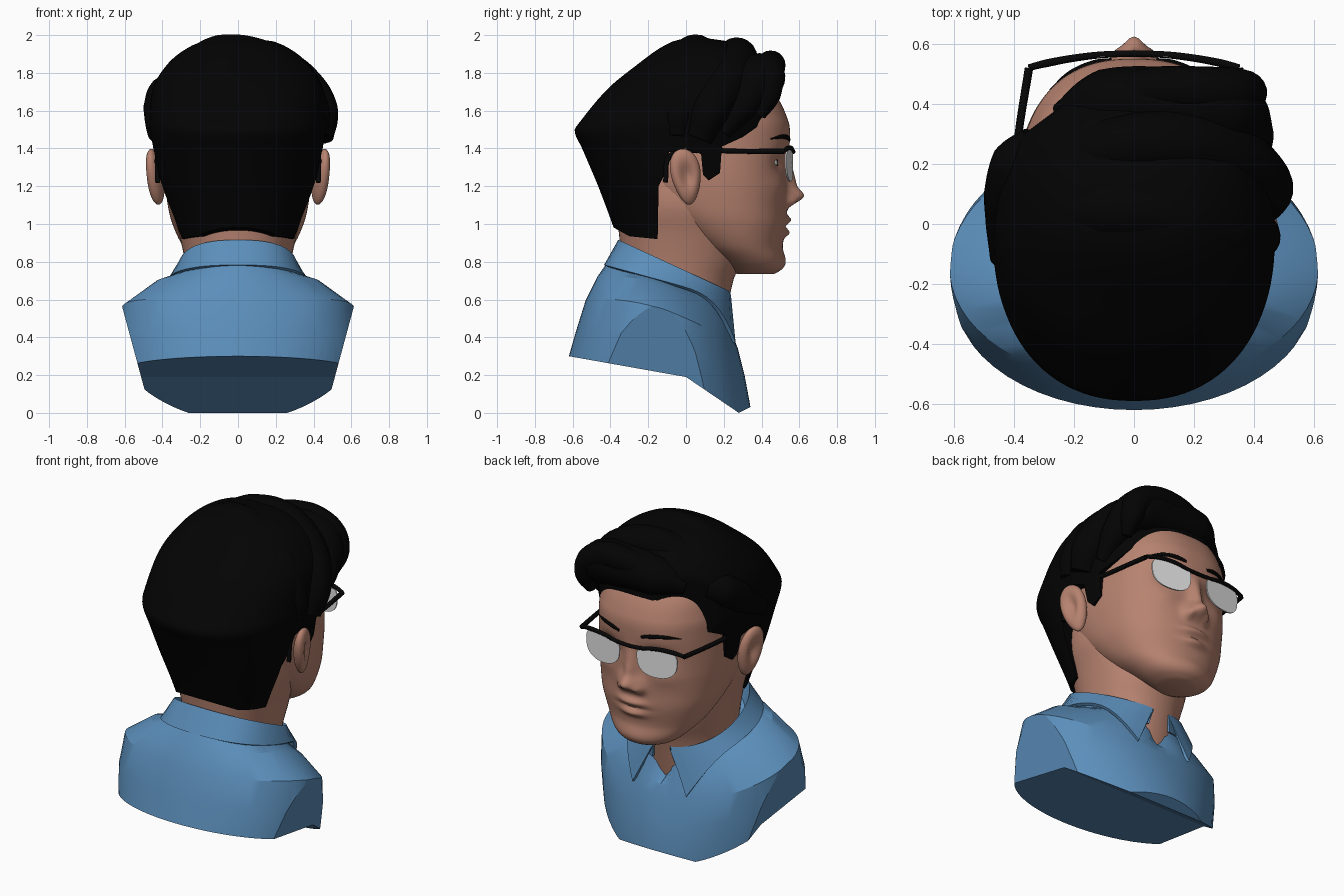
import bpy, bmesh, math
from math import sin, cos, pi, exp

if "Cube" in bpy.data.objects:
    bpy.data.objects.remove(bpy.data.objects["Cube"])


def mat(name, r, g, b):
    m = bpy.data.materials.new(name)
    m.diffuse_color = (r, g, b, 1)
    m.use_nodes = True
    m.node_tree.nodes["Principled BSDF"].inputs["Base Color"].default_value = m.diffuse_color
    return m


SKIN = mat("skin", 0.47, 0.225, 0.16)
SHIRT = mat("shirt_blue", 0.105, 0.27, 0.49)
HAIR = mat("hair_black", 0.001, 0.001, 0.001)
FRAME = mat("frame_black", 0.002, 0.002, 0.002)
LENS = mat("lens_grey", 0.88, 0.88, 0.88)
WHITE = mat("eye_white", 0.7, 0.68, 0.65)


def activate(ob):
    bpy.ops.object.select_all(action='DESELECT')
    ob.select_set(True)
    bpy.context.view_layer.objects.active = ob


def smooth(ob, angle=40):
    activate(ob)
    bpy.ops.object.shade_smooth_by_angle(angle=math.radians(angle))


def link(name, bm, m):
    bmesh.ops.recalc_face_normals(bm, faces=bm.faces)
    me = bpy.data.meshes.new(name)
    bm.to_mesh(me)
    bm.free()
    me.materials.append(m)
    ob = bpy.data.objects.new(name, me)
    bpy.context.collection.objects.link(ob)
    return ob


def loft(name, rings, m, closed=True):
    n = len(rings[0])
    bm = bmesh.new()
    vs = [[bm.verts.new(p) for p in r] for r in rings]
    for a, b in zip(vs, vs[1:]):
        for j in range(n if closed else n - 1):
            bm.faces.new((a[j], a[(j + 1) % n], b[(j + 1) % n], b[j]))
    if closed:
        bm.faces.new(vs[0])
        bm.faces.new(vs[-1])
    return link(name, bm, m)


def interp(table, z):
    """Smooth (Hermite) lookup in a table whose first column is z."""
    i = max(0, min(len(table) - 2, sum(r[0] <= z for r in table) - 1))
    a, b = table[i], table[i + 1]
    p, q = table[max(0, i - 1)], table[min(len(table) - 1, i + 2)]
    h = b[0] - a[0]
    t = (z - a[0]) / h
    out = []
    for c in range(1, len(a)):
        ma = (b[c] - p[c]) / (b[0] - p[0]) * h
        mb = (q[c] - a[c]) / (q[0] - a[0]) * h
        out.append((2*t**3 - 3*t*t + 1) * a[c] + (t**3 - 2*t*t + t) * ma
                   + (3*t*t - 2*t**3) * b[c] + (t**3 - t*t) * mb)
    return out


def spow(v, p):
    return math.copysign(abs(v) ** p, v)


def oval(z, yf, yb, hw, e, n=96):
    yc, ry = (yf + yb) / 2, (yf - yb) / 2
    return [(hw * spow(sin(2*pi*j/n), 2/e), yc + ry * spow(cos(2*pi*j/n), 2/e), z) for j in range(n)]


def steps(a, b, n):
    return [a + (b - a) * i / (n - 1) for i in range(n)]


def prism(name, profile, half_width):
    """Side profile (y, z) extruded across x; half_width may depend on z."""
    return loft(name, [[(s * half_width(z), y, z) for y, z in profile] for s in (-1, 1)], SHIRT)


def keep_inside(ob, cutter):
    md = ob.modifiers.new("trim", 'BOOLEAN')
    md.operation, md.solver, md.object = 'INTERSECT', 'EXACT', cutter
    activate(ob)
    bpy.ops.object.modifier_apply(modifier="trim")
    bpy.data.objects.remove(cutter)


def tube(name, pts, m):
    """Round tube through (x, y, z, radius) points."""
    cu = bpy.data.curves.new(name, 'CURVE')
    cu.dimensions, cu.bevel_depth, cu.bevel_resolution = '3D', 1.0, 8
    cu.resolution_u, cu.use_fill_caps = 10, True
    sp = cu.splines.new('BEZIER')
    sp.bezier_points.add(len(pts) - 1)
    for b, p in zip(sp.bezier_points, pts):
        b.co, b.radius = p[:3], p[3]
        b.handle_left_type = b.handle_right_type = 'AUTO'
    ob = bpy.data.objects.new(name, cu)
    bpy.context.collection.objects.link(ob)
    cu.materials.append(m)
    activate(ob)
    bpy.ops.object.convert(target='MESH')
    smooth(bpy.context.object, 60)


def ball(name, loc, size, m, shape=None):
    bm = bmesh.new()
    bmesh.ops.create_uvsphere(bm, u_segments=32, v_segments=24, radius=1)
    for v in bm.verts:
        c = shape(*v.co) if shape else v.co
        v.co = [loc[i] + size[i] * c[i] for i in range(3)]
    smooth(link(name, bm, m), 70)


# Head: z, front y, back y, half width
HEAD = [(0.735, 0.465, 0.27, 0.1), (0.76, 0.505, 0.23, 0.165), (0.8, 0.522, 0.17, 0.22),
        (0.88, 0.512, 0.04, 0.29), (1.0, 0.53, -0.12, 0.347), (1.1, 0.53, -0.22, 0.372),
        (1.25, 0.53, -0.3, 0.388), (1.45, 0.55, -0.34, 0.385), (1.55, 0.54, -0.34, 0.378),
        (1.7, 0.46, -0.28, 0.33), (1.85, 0.28, -0.12, 0.18)]
# Face bumps: x, z, x spread, z spread, depth
BUMPS = [(0, 1.145, 0.062, 0.045, 0.085), (0, 1.22, 0.042, 0.06, 0.045), (0, 1.3, 0.036, 0.06, 0.022),
         (0.06, 1.115, 0.028, 0.028, 0.03), (0.165, 1.33, 0.075, 0.05, -0.035),
         (0.035, 1.022, 0.06, 0.022, 0.018), (0, 0.953, 0.075, 0.022, 0.026), (0, 0.988, 0.1, 0.008, -0.006),
         (0.2, 1.2, 0.08, 0.06, 0.012), (0, 0.8, 0.08, 0.05, 0.006)]


def bumps(x, z):
    return sum(d * exp(-((s - bx) / sx) ** 2 - ((z - bz) / sz) ** 2)
               for bx, bz, sx, sz, d in BUMPS for s in ((x, -x) if bx else (x,)))


def face_y(x, z):
    yf, yb, hw = interp(HEAD, z)
    return (yf + yb) / 2 + (yf - yb) / 2 * max(0, 1 - abs(x / hw) ** 2.4) ** (1 / 2.4) + bumps(x, z)


rings = []
for z in steps(0.735, 1.85, 130):
    yf, yb, hw = interp(HEAD, z)
    e = 2.05 + 0.35 * max(0, min(1, (z - 0.8) / 0.4))
    rings.append([(x, y + (bumps(x, z) if y > (yf + yb) / 2 + 0.05 else 0), z)
                  for x, y, z in oval(z, yf, yb, hw, e, 256)])
smooth(loft("head", rings, SKIN), 60)

NECK = [(0.4, 0.19, -0.28, 0.24), (0.7, 0.25, -0.33, 0.265), (0.8, 0.29, -0.34, 0.28),
        (0.95, 0.31, -0.355, 0.312), (1.1, 0.3, -0.37, 0.35), (1.3, 0.2, -0.36, 0.33)]
smooth(loft("neck", [oval(z, *interp(NECK, z), 2.1, 64) for z in steps(0.4, 1.3, 24)], SKIN), 60)

# Ears, eyes, brows
for s, side in ((1, "right"), (-1, "left")):
    def ear(x, y, z):
        if x * s > 0:
            x *= 1 - 0.85 * exp(-((y - 0.1) ** 2 + (z - 0.05) ** 2) / 0.22)
        return x + s * 0.4 * z - s * 0.35 * y, y * (1 + 0.25 * z) - 0.22 * z, z
    ball("ear_" + side, (s * 0.44, 0.0, 1.25), (0.046, 0.078, 0.148), SKIN, ear)
    ex, ey = s * 0.165, face_y(0.165, 1.325)
    ball("eye_" + side, (ex, ey - 0.012, 1.325), (0.05, 0.018, 0.02), WHITE)
    ball("iris_" + side, (ex, ey + 0.002, 1.325), (0.018, 0.006, 0.018), HAIR)
    tube("eyebrow_" + side, [(s * x, face_y(x, z) - 0.002, z, r) for x, z, r in
                             ((0.075, 1.447, 0.009), (0.13, 1.458, 0.013), (0.21, 1.462, 0.011), (0.28, 1.45, 0.004))], HAIR)

# Hair cap: z, front y, back y, half width; trimmed to the side hairline
CAP = [(0.88, 0.2, -0.35, 0.29), (1.0, 0.3, -0.39, 0.335), (1.2, 0.42, -0.465, 0.41), (1.4, 0.46, -0.55, 0.448),
       (1.49, 0.5, -0.59, 0.465), (1.53, 0.5, -0.57, 0.47), (1.72, 0.48, -0.41, 0.45), (1.85, 0.42, -0.25, 0.37),
       (1.93, 0.32, -0.14, 0.27), (1.975, 0.2, -0.05, 0.16), (1.985, 0.1, 0.0, 0.06)]
rings = [[(x, min(y, 0.5 + 0.75 * (x + 0.1)) if x < -0.1 else y, z)
          for x, y, z in oval(z, *interp(CAP, z), 2.25)] for z in steps(0.88, 1.985, 60)]
cap = loft("hair_cap", rings, HAIR)
LINE = [(-0.15, 0.92), (-0.3, 0.935), (-0.39, 0.985), (-0.8, 1.0), (-0.8, 2.2), (0.8, 2.2), (0.8, 1.62),
        (0.49, 1.62), (0.4, 1.53), (0.3, 1.46), (0.19, 1.41), (0.18, 1.27), (0.12, 1.23), (0.09, 1.26),
        (0.08, 1.37), (0.0, 1.4), (-0.09, 1.38), (-0.12, 1.25), (-0.145, 1.2)]
keep_inside(cap, prism("hair_trim", LINE, lambda z: 0.8))
smooth(cap, 40)

# Swept locks from the parting over to the right, and the short left side
LOCKS = [[(-0.25, 0.35, 1.73, 0.05), (-0.1, 0.40, 1.77, 0.115), (0.12, 0.395, 1.775, 0.13),
          (0.3, 0.38, 1.75, 0.13), (0.38, 0.31, 1.64, 0.085), (0.4, 0.2, 1.48, 0.04)],
         [(-0.1, 0.43, 1.8, 0.06), (0.08, 0.45, 1.835, 0.075), (0.24, 0.445, 1.83, 0.08),
          (0.345, 0.44, 1.77, 0.08), (0.38, 0.435, 1.68, 0.065), (0.38, 0.39, 1.57, 0.03)],
         [(-0.3, 0.2, 1.8, 0.05), (-0.1, 0.25, 1.87, 0.1), (0.1, 0.27, 1.87, 0.11),
          (0.3, 0.23, 1.76, 0.12), (0.43, 0.13, 1.6, 0.1), (0.435, 0.07, 1.45, 0.07)],
         [(-0.3, 0.02, 1.81, 0.07), (-0.1, 0.05, 1.88, 0.12), (0.12, 0.03, 1.845, 0.13),
          (0.29, -0.02, 1.74, 0.13), (0.4, -0.04, 1.58, 0.09), (0.43, -0.05, 1.46, 0.05)],
         [(-0.32, 0.28, 1.72, 0.06), (-0.375, 0.2, 1.69, 0.1), (-0.4, 0.1, 1.62, 0.1),
          (-0.41, 0.0, 1.55, 0.085), (-0.42, -0.12, 1.48, 0.06)]]
for i, pts in enumerate(LOCKS):
    tube("hair_lock_%d" % (i + 1), pts, HAIR)


# Glasses: brow bar, lenses, temples on a gentle wrap
def wrap(x):
    return 0.565 - 0.38 * x * x


tube("glasses_brow_bar", [(x, wrap(x) + 0.003, z, r) for s in (-1, 1) for x, z, r in
     [(s * a, b, c) for a, b, c in ((0.35, 1.388, 0.011), (0.29, 1.4, 0.013), (0.18, 1.402, 0.012),
                                    (0.07, 1.385, 0.011))][::-s]], FRAME)
for s, side in ((1, "right"), (-1, "left")):
    rim = []
    for j in range(40):
        a = 2 * pi * j / 40
        p = 0.6 if sin(a) > 0 else 0.85
        u, v = spow(cos(a), p), spow(sin(a), p)
        rim.append((s * (0.185 + 0.125 * u * (1 + 0.06 * v)), 1.315 + 0.09 * v))
    lens = loft("lens_" + side, [[(x, wrap(x) + d, z) for x, z in rim] for d in (-0.004, 0.004)], LENS)
    smooth(lens, 30)
    tube("glasses_temple_" + side, [(s * x, y, z, r) for x, y, z, r in
         ((0.35, 0.52, 1.385, 0.014), (0.385, 0.3, 1.385, 0.013), (0.42, 0.0, 1.385, 0.013),
          (0.427, -0.08, 1.365, 0.013), (0.425, -0.11, 1.22, 0.013))], FRAME)

# Shirt: front y, front z, back y, back z, half width, side lift, neckline drop, front narrowing
TORSO = [(0.2, 0.6, -0.4, 0.82, 0.28, 0.0, 0.17, 0), (0.25, 0.43, -0.47, 0.72, 0.45, 0.09, 0.03, 0),
         (0.275, 0.34, -0.53, 0.6, 0.64, 0.08, 0, 0.08), (0.31, 0.2, -0.58, 0.44, 0.68, 0.06, 0, 0.16),
         (0.34, 0.04, -0.62, 0.3, 0.68, 0, 0, 0.22), (0.35, -0.15, -0.65, 0.1, 0.67, 0, 0, 0.25)]
rings = []
for yf, zf, yb, zb, hw, lift, drop, k in TORSO:
    ring = []
    for a in steps(0, 2 * pi, 65)[:-1]:
        t = (1 + cos(a)) / 2
        d = min(a, 2 * pi - a)
        ring.append((hw * sin(a) * (1 - k * t), yb + (yf - yb) * t,
                     zb + (zf - zb) * t + lift * sin(a) ** 2 - drop * exp(-(d / 0.2) ** 2)))
    rings.append(ring)
shirt = loft("shirt", rings, SHIRT)
BASE = [(-0.8, 0.332), (0.0, 0.19), (0.28, 0.0), (0.6, 0.16), (0.6, 1.0), (-0.8, 1.0)]
keep_inside(shirt, prism("shirt_trim", BASE, lambda z: 0.61 - 0.27 * (0.55 - z)))
smooth(shirt, 24)


# Folded collar, open at the front with two points and squarer at the back
def collar_row(start, rx, yc, ryf, ryb, height):
    row = []
    for a in steps(start, 2 * pi - start, 49):
        front = cos(a) > 0
        y = yc + (ryf * cos(a) if front else ryb * spow(cos(a), 0.85))
        row.append((rx * spow(sin(a), 1 if front else 0.8), y, height(y, a)))
    return row


def top_z(y, a):
    return 0.63 + (0.24 - y) * 0.46


collar = loft("collar", [
    collar_row(0.25, 0.29, -0.06, 0.28, 0.28, lambda y, a: top_z(y, a) - 0.1),
    collar_row(0.18, 0.312, -0.06, 0.3, 0.3, top_z),
    collar_row(0.52, 0.365, -0.09, 0.395, 0.335,
               lambda y, a: 0.78 - 0.28 * (y + 0.43) - 0.38 * max(0, cos(a)) ** 4)], SHIRT, closed=False)
md = collar.modifiers.new("cloth", 'SOLIDIFY')
md.thickness, md.offset = 0.02, 0
activate(collar)
bpy.ops.object.modifier_apply(modifier="cloth")
smooth(collar, 35)
